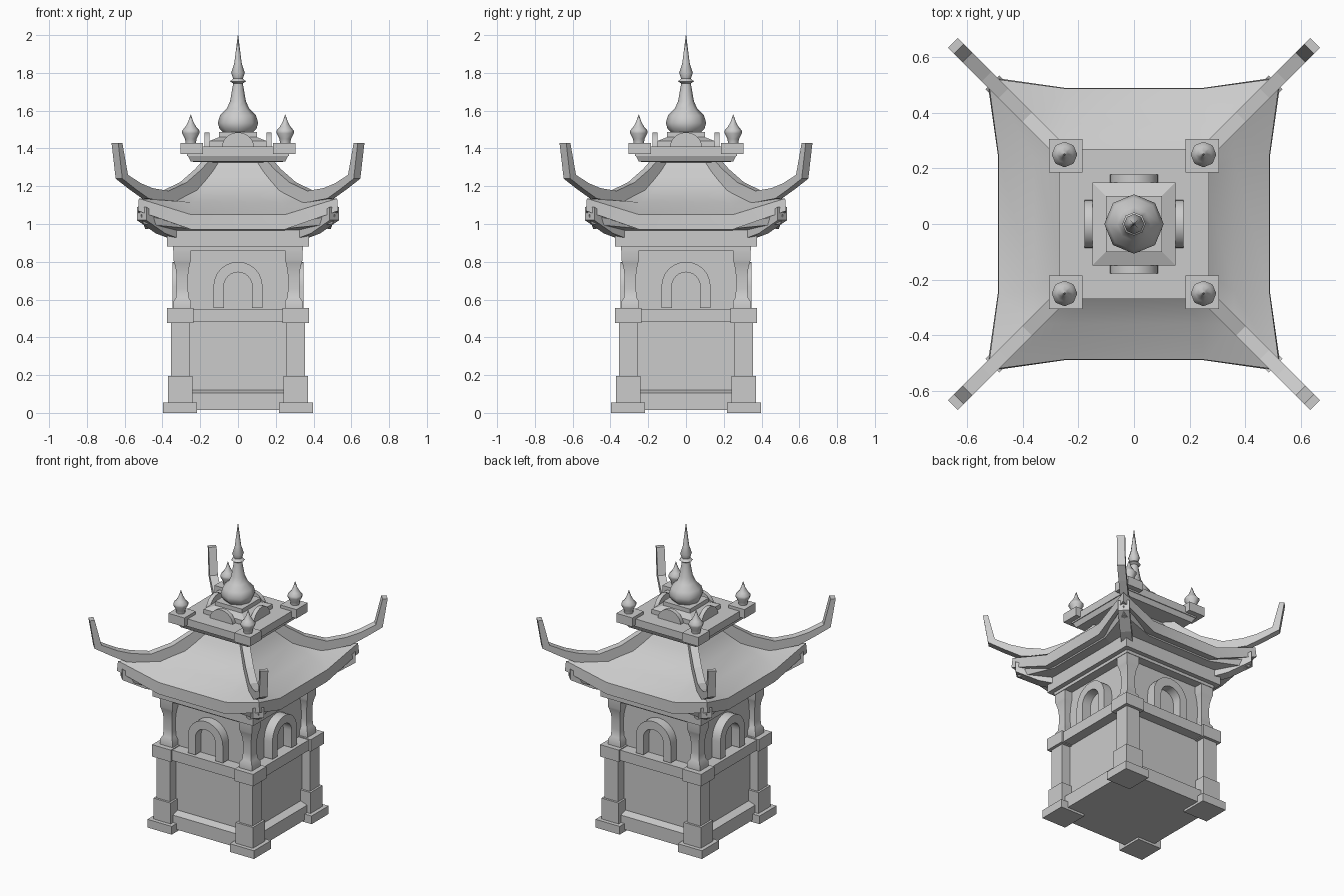
import bpy, bmesh, math
from mathutils import Vector, Matrix

cube = bpy.data.objects.get("Cube")
if cube:
    bpy.data.objects.remove(cube, do_unlink=True)

GREY = (0.6, 0.6, 0.6, 1)
stone = bpy.data.materials.new("light_grey_stone")
stone.use_nodes = True
stone.diffuse_color = GREY
stone.node_tree.nodes["Principled BSDF"].inputs["Base Color"].default_value = GREY


def part(name, lofts, turns=1, smooth=0):
    """Skin each list of rings; repeat by quarter turns about z."""
    bm = bmesh.new()
    for k in range(turns):
        rot = Matrix.Rotation(k * math.pi / 2, 3, 'Z')
        for rings in lofts:
            vs = [[bm.verts.new(rot @ Vector(p)) for p in r] for r in rings]
            n = len(vs[0])
            for a, b in zip(vs, vs[1:]):
                for i in range(n):
                    j = (i + 1) % n
                    bm.faces.new((a[i], a[j], b[j], b[i]))
            bm.faces.new(vs[0])
            bm.faces.new(vs[-1])
    bmesh.ops.remove_doubles(bm, verts=bm.verts, dist=1e-5)
    bmesh.ops.recalc_face_normals(bm, faces=bm.faces)
    me = bpy.data.meshes.new(name)
    bm.to_mesh(me)
    bm.free()
    me.materials.append(stone)
    ob = bpy.data.objects.new(name, me)
    bpy.context.collection.objects.link(ob)
    if smooth:
        bpy.ops.object.select_all(action='DESELECT')
        ob.select_set(True)
        bpy.context.view_layer.objects.active = ob
        bpy.ops.object.shade_smooth_by_angle(angle=math.radians(smooth))
    return ob


def square(profile, c=0.0):
    """Square rings from (half width, z), centred on the diagonal at c."""
    return [[(c + sx * h, c + sy * h, z) for sx, sy in
             ((-1, -1), (1, -1), (1, 1), (-1, 1))] for h, z in profile]


def turned(profile, c=0.0, n=8):
    return [[(c + r * math.cos(i * math.tau / n), c + r * math.sin(i * math.tau / n), z)
             for i in range(n)] for r, z in profile]


def eave_ring(h, corner, z, z_corner, b):
    """Twelve-point ring whose corners sweep out and up."""
    ring = []
    for k in range(4):
        rot = Matrix.Rotation(k * math.pi / 2, 3, 'Z')
        for p in ((-b, -h, z), (b, -h, z), (corner, -corner, z_corner)):
            ring.append(tuple(rot @ Vector(p)))
    return ring


def hip_beam(path, width):
    """Beam along the diagonal from (lower d, z, upper d, z)."""
    w = width / 2 / math.sqrt(2)
    return [[(d0 + w, d0 - w, z0), (d0 - w, d0 + w, z0),
             (d1 - w, d1 + w, z1), (d1 + w, d1 - w, z1)] for d0, z0, d1, z1 in path]


# Lower body and rails
part("base_rail", [square([(.345, .015), (.345, .105), (.30, .12)])])
part("lower_wall", [square([(.295, .1), (.295, .5)])])
part("middle_rail", [square([(.362, .48), (.362, .55)])])
part("upper_wall", [square([(.285, .54), (.285, .9)])])
part("top_beam", [square([(.345, .86), (.345, .88), (.375, .88), (.375, .97)])])

# Corner posts
C = .306
part("post_feet", [square([(.09, 0), (.09, .055)], C)], 4)
part("post_pedestals", [square([(.064, .055), (.064, .195)], C)], 4)
part("lower_posts", [square([(.05, .19), (.05, .48)], C)], 4)
part("post_caps", [square([(.07, .475), (.07, .555)], C)], 4)
part("upper_posts", [square([(.047, .55), (.047, .59), (.034, .61), (.03, .66), (.03, .72),
                             (.034, .76), (.042, .795), (.047, .81), (.047, .88)], .295)], 4, 35)

# Arched window surrounds
arch = []
outline = [(math.pi, .555)] + [(math.pi * (1 - i / 12), .67) for i in range(13)] + [(0, .555)]
for a, z in outline:
    c, s = math.cos(a), math.sin(a)
    arch.append([(r * c, y, z + r * s) for r, y in
                 ((.13, -.28), (.13, -.347), (.075, -.347), (.075, -.28))])
part("window_arches", [arch], 4, 35)

# Eave layers and hip rafters
part("lower_eave", [[eave_ring(.34, .34, .96, .96, .22),
                     eave_ring(.43, .50, .975, 1.0, .24),
                     eave_ring(.44, .515, .99, 1.05, .24),
                     eave_ring(.32, .32, 1.04, 1.04, .22)]])
part("hip_rafters", [hip_beam([(.33, .92, .33, .99), (.41, .95, .41, 1.02),
                               (.51, 1.02, .51, 1.09)], .07)], 4)

# Swept roof
part("roof", [[eave_ring(.34, .34, 1.0, 1.0, .22),
               eave_ring(.49, .53, .972, 1.07, .25),
               eave_ring(.488, .525, 1.05, 1.135, .25),
               eave_ring(.36, .36, 1.115, 1.125, .24),
               eave_ring(.25, .25, 1.18, 1.18, .17),
               eave_ring(.19, .19, 1.245, 1.245, .12),
               eave_ring(.13, .13, 1.34, 1.34, .08)]], 1, 28)

# Upturned ridges
part("roof_ridges", [hip_beam([(.11, 1.33, .14, 1.37), (.19, 1.23, .21, 1.29),
                               (.26, 1.15, .29, 1.22), (.36, 1.11, .385, 1.175),
                               (.49, 1.135, .47, 1.19), (.56, 1.185, .53, 1.215),
                               (.63, 1.24, .60, 1.26), (.652, 1.43, .63, 1.43)], .05)], 4)

# Platform and steps
part("platform", [square([(.12, 1.325), (.25, 1.33), (.265, 1.36), (.27, 1.36), (.27, 1.41)])])
part("platform_corners", [square([(.06, 1.37), (.06, 1.43)], .245)], 4)
part("finial_steps", [square([(.15, 1.4), (.15, 1.44), (.10, 1.46), (.10, 1.487)])])
disc = [[(.087 * math.cos(math.pi * i / 12), y, 1.4 + .085 * math.sin(math.pi * i / 12))
         for i in range(13)] for y in (-.15, -.178)]
part("half_discs", [disc], 4, 35)

# Finials
part("corner_finials", [turned([(.028, 1.43), (.03, 1.45), (.046, 1.48), (.046, 1.495),
                                (.03, 1.512), (.014, 1.54), (.001, 1.58)], .25)], 4, 50)
part("central_finial", [turned([(.08, 1.485), (.098, 1.505), (.107, 1.535), (.095, 1.575),
                                (.06, 1.61), (.042, 1.65), (.028, 1.73), (.026, 1.745),
                                (.042, 1.755), (.026, 1.77), (.036, 1.80), (.02, 1.85),
                                (.001, 2.0)])], 1, 50)
